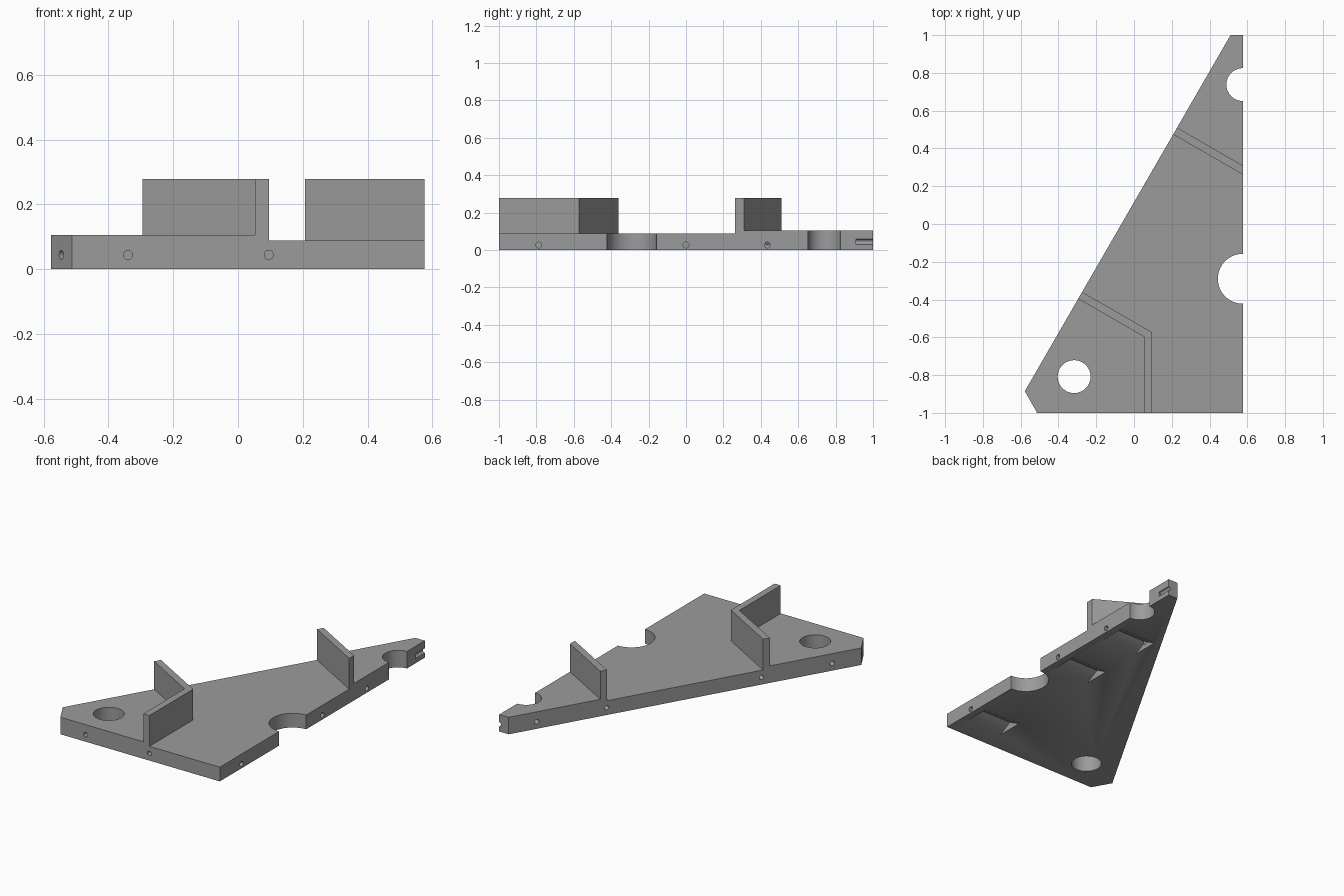
import bpy, bmesh, math
from mathutils import Vector

if "Cube" in bpy.data.objects:
    bpy.data.objects.remove(bpy.data.objects["Cube"])

grey = bpy.data.materials.new("plain grey")
grey.diffuse_color = (0.33, 0.33, 0.33, 1)
grey.use_nodes = True
grey.node_tree.nodes["Principled BSDF"].inputs["Base Color"].default_value = grey.diffuse_color


def make_object(name, bm):
    bmesh.ops.recalc_face_normals(bm, faces=bm.faces)
    mesh = bpy.data.meshes.new(name)
    bm.to_mesh(mesh)
    bm.free()
    mesh.materials.append(grey)
    ob = bpy.data.objects.new(name, mesh)
    bpy.context.collection.objects.link(ob)
    return ob


def extruded(name, points, offset):
    """Solid made by sweeping a flat polygon along an offset."""
    bm = bmesh.new()
    face = bm.faces.new([bm.verts.new(p) for p in points])
    moved = bmesh.ops.extrude_face_region(bm, geom=[face])["geom"]
    verts = [v for v in moved if isinstance(v, bmesh.types.BMVert)]
    bmesh.ops.translate(bm, verts=verts, vec=offset)
    return make_object(name, bm)


def prism(name, outline, z0, z1):
    return extruded(name, [(x, y, z0) for x, y in outline], (0, 0, z1 - z0))


def drill(name, start, direction, depth, radius, sides):
    """Round cutter that begins a little outside the start point."""
    d = Vector(direction).normalized()
    a = Vector(start) - d * 0.03
    bm = bmesh.new()
    bmesh.ops.create_cone(bm, cap_ends=True, segments=sides, radius1=radius,
                          radius2=radius, depth=depth + 0.03)
    ob = make_object(name, bm)
    ob.data.transform(d.to_track_quat('Z', 'Y').to_matrix().to_4x4())
    ob.location = a + d * (depth + 0.03) / 2
    return ob


RIGHT = 0.576
SLOPE = 0.577

# Tall blank with the outline of the plate
body = prism("bracket_plate", [(-0.513, -1), (RIGHT, -1), (RIGHT, 1),
                               (0.511, 1), (-0.578, -0.885)], 0, 0.278)

# Regions milled down, leaving the upright walls standing
cutters = [
    prism("corner_cut", [(0.053, -1.2), (0.053, -0.597),
                         (-0.986, -0.597 + 1.039 * SLOPE), (-1.1, -1.2)], 0.105, 0.5),
    prism("middle_cut", [(0.095, -1.2), (0.7, -1.2), (0.7, 0.19),
                         (-0.3, 0.19 + SLOPE), (-0.944, -0.573 + 1.039 * SLOPE),
                         (0.095, -0.573)], 0.088, 0.5),
    prism("tip_cut", [(0.7, 0.238), (0.7, 1.2), (-0.3, 1.2),
                      (-0.3, 0.238 + SLOPE)], 0.105, 0.5),
]

# Large vertical round openings
for x, y, r in [(-0.317, -0.808, 0.087), (RIGHT, -0.29, 0.132), (RIGHT, 0.738, 0.087)]:
    cutters.append(drill("round_opening", (x, y, -0.05), (0, 0, 1), 0.5, r, 64))

# Pin holes in the front, the cut corner, the tip and the long sloping side
PIN_Z, PIN_R, PIN_DEPTH = 0.044, 0.014, 0.09
pins = [((-0.34, -1), (0, 1)), ((0.095, -1), (0, 1)),
        ((-0.5455, -0.9425), (0.877, 0.48)), ((RIGHT, 1), (0, -1))]
pins += [((0.511 + (y - 1) * SLOPE, y), (0.866, -0.5))
         for y in (0.85, 0.476, -0.352, -0.73)]
for (x, y), (dx, dy) in pins:
    cutters.append(drill("pin_hole", (x, y, PIN_Z), (dx, dy, 0), PIN_DEPTH, PIN_R, 24))

# Grooves in the underside, each reached by a hole from the right side
for y in (-0.787, 0.0, 0.435):
    cutters.append(extruded("groove", [(0.281, y - 0.094, -0.006), (0.281, y + 0.094, -0.006),
                                       (0.281, y, 0.046)], (0.25, 0, 0)))
    cutters.append(drill("side_hole", (RIGHT, y, 0.027), (-1, 0, 0), 0.08, 0.0155, 24))

# Apply all cuts, then remove the cutters
for c in cutters:
    m = body.modifiers.new(c.name, 'BOOLEAN')
    m.operation, m.solver, m.object = 'DIFFERENCE', 'EXACT', c
bpy.context.view_layer.update()
result = body.evaluated_get(bpy.context.evaluated_depsgraph_get())
mesh = bpy.data.meshes.new_from_object(result)
body.modifiers.clear()
body.data = mesh
for c in cutters:
    bpy.data.objects.remove(c)
mesh.materials.clear()
mesh.materials.append(grey)
for p in mesh.polygons:
    p.material_index = 0

bpy.ops.object.select_all(action='DESELECT')
body.select_set(True)
bpy.context.view_layer.objects.active = body
bpy.ops.object.shade_smooth_by_angle(angle=math.radians(30))
